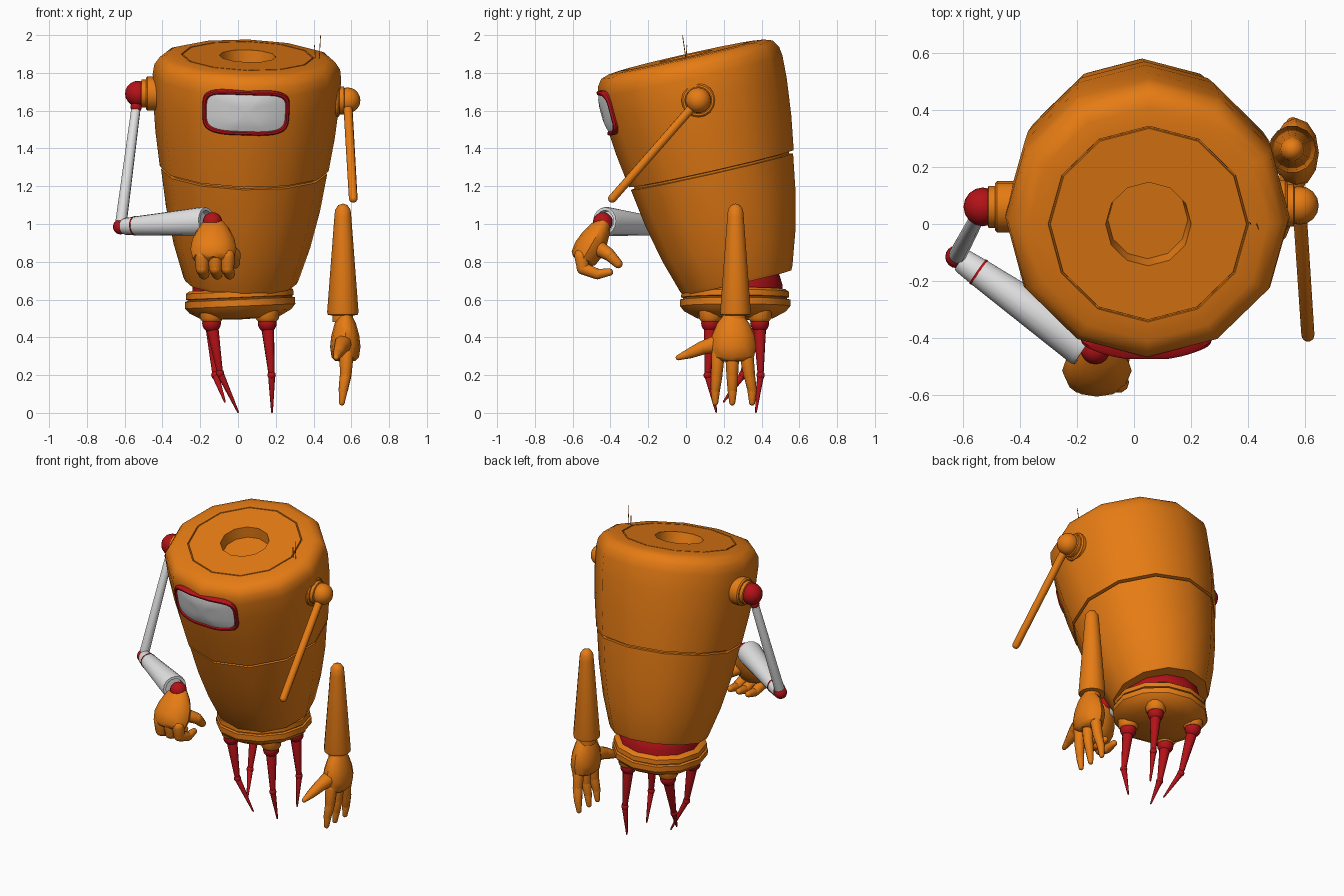
import bpy, bmesh
from math import sin, cos, pi, radians, copysign
from mathutils import Vector, Matrix, Euler

cube = bpy.data.objects.get("Cube")
if cube:
    bpy.data.objects.remove(cube, do_unlink=True)


def material(name, rgb):
    m = bpy.data.materials.new(name)
    m.use_nodes = True
    m.diffuse_color = (*rgb, 1)
    m.node_tree.nodes["Principled BSDF"].inputs["Base Color"].default_value = (*rgb, 1)
    return m


ORANGE = material("orange paint", (0.79, 0.2, 0.007))
RED = material("deep red", (0.45, 0.006, 0.009))
WHITE = material("white", (0.77, 0.77, 0.77))


def finish(name, bm, *mats):
    bmesh.ops.recalc_face_normals(bm, faces=bm.faces)
    me = bpy.data.meshes.new(name)
    bm.to_mesh(me)
    bm.free()
    for m in mats:
        me.materials.append(m)
    me.shade_smooth()
    me.set_sharp_from_angle(angle=radians(38))
    ob = bpy.data.objects.new(name, me)
    bpy.context.collection.objects.link(ob)
    return ob


def bridge(bm, a, b, mat=0):
    """Join two rings; a ring of one vertex is a pole."""
    n = max(len(a), len(b))
    for i in range(n):
        j = (i + 1) % n
        if len(a) == 1:
            f = bm.faces.new((a[0], b[i], b[j]))
        elif len(b) == 1:
            f = bm.faces.new((a[i], a[j], b[0]))
        else:
            f = bm.faces.new((a[i], a[j], b[j], b[i]))
        f.material_index = mat


def spin(bm, profile, matrix, sides=12):
    """Turn (radius, height) pairs round the local z axis."""
    rings = []
    for r, z in profile:
        count = sides if r > 0 else 1
        rings.append([bm.verts.new(matrix @ Vector((r * cos(2 * pi * i / sides),
                      r * sin(2 * pi * i / sides), z))) for i in range(count)])
    for a, b in zip(rings, rings[1:]):
        bridge(bm, a, b)


def lathe(name, profile, matrix, mat, sides=12):
    bm = bmesh.new()
    spin(bm, profile, matrix, sides)
    return finish(name, bm, mat)


def aim(a, b):
    """Frame at a with z pointing to b."""
    a, b = Vector(a), Vector(b)
    return Matrix.Translation(a) @ (b - a).to_track_quat('Z', 'Y').to_matrix().to_4x4()


def limb(name, points, radii, mat, sides=10):
    """Chain of tapered round-ended segments."""
    bm = bmesh.new()
    for a, b, ra, rb in zip(points, points[1:], radii, radii[1:]):
        length = (Vector(b) - Vector(a)).length
        steps = [i * pi / 8 for i in range(5)]
        prof = [(ra * sin(t), -ra * cos(t)) for t in steps]
        prof += [(rb * cos(t), length + rb * sin(t)) for t in steps]
        prof[0], prof[-1] = (0, -ra), (0, length + rb)
        spin(bm, prof, aim(a, b), sides)
    return finish(name, bm, mat)


def ball(name, centre, r, mat):
    prof = [(r * sin(i * pi / 10), -r * cos(i * pi / 10)) for i in range(1, 10)]
    return lathe(name, [(0, -r)] + prof + [(0, r)], Matrix.Translation(centre), mat, 16)


# Leaning barrel body with a seam groove and a recessed lid
LEAN = Matrix.Translation((0.015, 0.27, 0.69)) @ Euler((radians(12.7), radians(1.7), 0)).to_matrix().to_4x4()
lower = [(0, 0), (0.295, 0), (0.305, 0.02), (0.362, 0.2), (0.408, 0.4), (0.44, 0.602)]
groove = [(0.42, 0.605), (0.42, 0.615)]
upper = [(0.447, 0.618), (0.475, 0.8), (0.495, 1.0), (0.499, 1.12), (0.492, 1.17), (0.465, 1.21), (0.42, 1.225)]
lid = [(0.352, 1.23), (0.35, 1.222), (0.346, 1.222), (0.344, 1.23), (0.15, 1.23), (0.14, 1.16), (0, 1.16)]
lathe("body", lower + groove + upper + lid, LEAN, ORANGE)


# Visor wrapped round the front of the body
def body_radius(z):
    for (r0, z0), (r1, z1) in zip(upper, upper[1:]):
        if z0 <= z <= z1:
            return r0 + (r1 - r0) * (z - z0) / (z1 - z0)


def visor_ring(bm, half_w, half_h, lift, count=40):
    ring = []
    for i in range(count):
        t = 2 * pi * (i + 0.5) / count
        u = half_w * copysign(abs(cos(t)) ** 0.45, cos(t))
        z = 1.03 + half_h * copysign(abs(sin(t)) ** 0.45, sin(t))
        r = body_radius(z) + lift
        a = u / 0.48
        ring.append(bm.verts.new(LEAN @ Vector((r * sin(a), -r * cos(a), z))))
    return ring


bm = bmesh.new()
rings = [visor_ring(bm, *s) for s in (
    (0.23, 0.122, -0.03), (0.23, 0.122, 0.004), (0.222, 0.115, 0.014), (0.212, 0.105, 0.012),
    (0.207, 0.1, 0.004), (0.15, 0.075, 0.008), (0.08, 0.04, 0.01))]
rings.append([bm.verts.new(LEAN @ Vector((0, -body_radius(1.03) - 0.01, 1.03)))])
for k, (a, b) in enumerate(zip(rings, rings[1:])):
    bridge(bm, a, b, 0 if k < 4 else 1)
bm.faces.new(rings[0])
finish("visor", bm, RED, WHITE)

# Thin aerials on the lid
limb("long_aerial", [(0.43, 0.0, 1.87), (0.437, -0.018, 1.997)], [0.002, 0.002], ORANGE, 6)
limb("short_aerial", [(0.41, 0.0, 1.87), (0.405, 0.005, 1.945)], [0.002, 0.002], ORANGE, 6)

# Red waist and hip ring
lathe("waist", [(0, 0.58), (0.25, 0.58), (0.25, 0.68), (0.235, 0.73), (0.2, 0.78), (0, 0.78)],
      Matrix.Translation((0.01, 0.26, 0)), RED)
lathe("hip_ring", [(0, 0.055), (0.265, 0.055), (0.284, 0.042), (0.286, 0.012), (0.276, 0.009),
                   (0.276, 0.004), (0.292, 0.0), (0.292, -0.035), (0.27, -0.062), (0.2, -0.1), (0, -0.105)],
      Matrix.Translation((0.01, 0.26, 0.6)) @ Matrix.Rotation(radians(-2.5), 4, 'Y'), ORANGE)

# Four thin legs: hip, knee, foot
legs = {
    "front_right": ((-0.14, 0.13), (-0.095, 0.13, 0.21), (0.0, 0.16)),
    "back_right": ((-0.14, 0.39), (-0.12, 0.3, 0.2), (-0.07, 0.2)),
    "front_left": ((0.155, 0.13), (0.178, 0.115, 0.2), (0.18, 0.16)),
    "back_left": ((0.155, 0.39), (0.178, 0.395, 0.2), (0.18, 0.37)),
}
for side, (hip, knee, foot) in legs.items():
    top = Vector((*hip, 0.475))
    knee = Vector(knee)
    toe = Vector((*foot, 0.06 if side == "back_right" else 0.005))
    lathe(side + "_hip_collar", [(0, 0.07), (0.062, 0.07), (0.062, 0.025), (0.05, 0.01), (0, 0.01)],
          Matrix.Translation(top), ORANGE)
    ball(side + "_hip_joint", top, 0.05, RED)
    limb(side + "_thigh", [top, knee], [0.036, 0.016], RED)
    ball(side + "_knee", knee, 0.022, RED)
    limb(side + "_shin", [knee, toe], [0.019, 0.005], RED)

# Shoulders
collar = [(0, -0.1), (0.09, -0.1), (0.09, 0.0), (0.082, 0.008), (0.074, 0.008), (0.074, 0.03), (0.06, 0.035), (0, 0.035)]
left_sh, right_sh = Vector((0.58, 0.065, 1.655)), Vector((-0.53, 0.06, 1.69))
for name, c, s, m in (("left", left_sh, 1, ORANGE), ("right", right_sh, -1, RED)):
    start = c - Vector((s * 0.05, 0, 0))
    lathe(name + "_shoulder_collar", collar, aim(start, c), ORANGE, 16)
    ball(name + "_shoulder_joint", c, 0.068, m)


# Hand: palm narrowing to the wrist, hanging from its frame
def palm(name, matrix):
    prof = [(0, 0.01), (0.05, 0.01), (0.085, -0.035), (0.112, -0.1), (0.122, -0.16), (0.11, -0.215), (0.08, -0.235), (0, -0.24)]
    lathe(name, prof, matrix @ Matrix.Diagonal((1, 0.66, 1, 1)), ORANGE, 12)


# Left arm: rod, then the detached forearm and open hand
limb("left_upper_arm", [left_sh, (0.61, -0.39, 1.135)], [0.024, 0.023], ORANGE)
lathe("left_forearm", [(0, 1.108), (0.024, 1.1), (0.041, 1.075), (0.045, 1.035), (0.083, 0.535), (0.08, 0.52),
                       (0.055, 0.515), (0.055, 0.48), (0, 0.48)], Matrix.Translation((0.555, 0.262, 0)), ORANGE, 14)
palm("left_palm", Matrix.Translation((0.568, 0.25, 0.51)) @ Matrix.Rotation(pi / 2, 4, 'Z'))
for i, (y, tip) in enumerate(((0.17, 0.155), (0.245, 0.245), (0.32, 0.35))):
    limb(f"left_finger_{i + 1}", [(0.575, y, 0.31), (0.57, (y + tip) / 2, 0.2), (0.557, tip, 0.12), (0.55, tip, 0.055)],
         [0.037, 0.031, 0.025, 0.016], ORANGE)
limb("left_thumb", [(0.56, 0.18, 0.37), (0.545, 0.09, 0.345), (0.53, 0.02, 0.315), (0.52, -0.04, 0.293)],
     [0.05, 0.038, 0.028, 0.015], ORANGE)

# Right arm: white rod and bent forearm with a fist
elbow, wrist = Vector((-0.622, -0.115, 0.985)), Vector((-0.155, -0.44, 1.015))
limb("right_upper_arm", [right_sh, elbow], [0.024, 0.031], WHITE)
ball("right_shoulder_socket", right_sh.lerp(elbow, 0.1), 0.03, RED)
ball("right_elbow", elbow, 0.04, RED)
reach = aim(elbow, wrist)
lathe("right_forearm", [(0, 0.02), (0.04, 0.02), (0.044, 0.03), (0.05, 0.1), (0.078, 0.54), (0.074, 0.555),
                        (0.058, 0.555), (0.055, 0.52), (0, 0.52)], reach, WHITE, 16)
lathe("right_forearm_band", [(0.04, 0.09), (0.0515, 0.09), (0.052, 0.098), (0.04, 0.098)], reach, RED, 16)
ball("right_wrist", (-0.135, -0.44, 1.01), 0.052, RED)
palm("right_palm", Matrix.Translation((-0.13, -0.435, 1.005)) @ Matrix.Rotation(radians(-30), 4, 'X'))
for i, x in enumerate((-0.19, -0.12, -0.055)):
    limb(f"right_finger_{i + 1}", [(x, -0.555, 0.83), (x, -0.545, 0.765), (x + 0.01, -0.47, 0.735), (x + 0.01, -0.405, 0.745)],
         [0.038, 0.034, 0.029, 0.02], ORANGE)
limb("right_thumb", [(-0.07, -0.46, 0.87), (-0.02, -0.41, 0.84), (-0.015, -0.36, 0.79)], [0.042, 0.034, 0.025], ORANGE)
